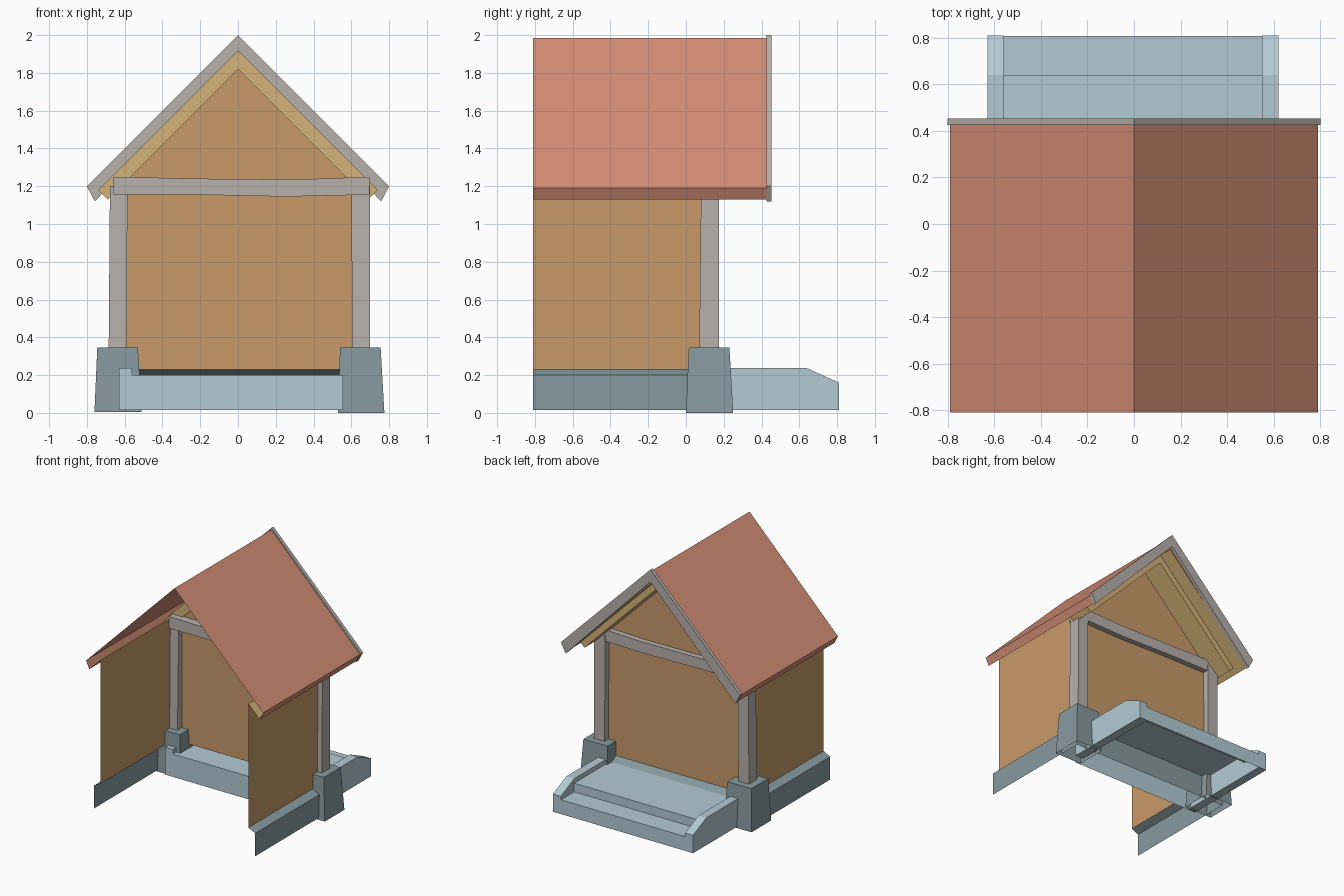
import bpy
import bmesh

cube = bpy.data.objects.get("Cube")
if cube:
    bpy.data.objects.remove(cube, do_unlink=True)


def material(name, rgb):
    """Flat material from an sRGB colour in 0-255 steps."""
    lin = [((c / 255 + 0.055) / 1.055) ** 2.4 for c in rgb]
    m = bpy.data.materials.new(name)
    m.use_nodes = True
    m.diffuse_color = (*lin, 1)
    m.node_tree.nodes["Principled BSDF"].inputs["Base Color"].default_value = (*lin, 1)
    return m


PLASTER = material("ochre_plaster", (200, 154, 105))
TILE = material("terracotta_tile", (213, 143, 118))
TIMBER = material("grey_timber", (184, 177, 172))
PINE = material("pale_pine", (212, 178, 120))
STONE = material("dark_stone", (135, 154, 159))
SLAB = material("pale_blue_slab", (180, 203, 213))


def finish(name, bm, mat):
    mesh = bpy.data.meshes.new(name)
    bm.to_mesh(mesh)
    bm.free()
    mesh.materials.append(mat)
    ob = bpy.data.objects.new(name, mesh)
    bpy.context.collection.objects.link(ob)
    return ob


def extrude(name, pts, axis, a, b, mat, solid=True):
    """Sweep a profile along x (points are y, z) or y (points are x, z).
    Solid profiles are closed and capped, others become open sheets."""
    bm = bmesh.new()
    place = (lambda p, t: (t, *p)) if axis == "x" else (lambda p, t: (p[0], t, p[1]))
    r0 = [bm.verts.new(place(p, a)) for p in pts]
    r1 = [bm.verts.new(place(p, b)) for p in pts]
    n = len(pts)
    for i in range(n if solid else n - 1):
        j = (i + 1) % n
        bm.faces.new((r0[i], r0[j], r1[j], r1[i]))
    if solid:
        bm.faces.new(r0)
        bm.faces.new(r1)
        bmesh.ops.recalc_face_normals(bm, faces=bm.faces)
    elif axis == "x":
        bmesh.ops.reverse_faces(bm, faces=bm.faces)
    return finish(name, bm, mat)


def block(name, low, high, mat, bottom=True):
    """Tapered block; low and high are x0, x1, y0, y1, z."""
    bm = bmesh.new()
    rings = []
    for x0, x1, y0, y1, z in (low, high):
        rings.append([bm.verts.new((x, y, z))
                      for x, y in ((x0, y0), (x1, y0), (x1, y1), (x0, y1))])
    for i in range(4):
        j = (i + 1) % 4
        bm.faces.new((rings[0][i], rings[0][j], rings[1][j], rings[1][i]))
    bm.faces.new(rings[1])
    if bottom:
        bm.faces.new(rings[0][::-1])
    return finish(name, bm, mat)


def mirrored(half):
    """Complete a right-hand profile that starts at the ridge."""
    return [(-x, z) for x, z in reversed(half[1:])] + half


FRONT = -0.81
WALL_X, WALL_Y = 0.66, 0.125
GABLE = 0.425

# Roof covering with turned-down eaves
extrude("roof", mirrored([(0, 1.985), (0.79, 1.19), (0.76, 1.13)]),
        "y", FRONT, GABLE, TILE, solid=False)

# Lining under the gable overhang and under the eaves
extrude("gable_soffit", mirrored([(0, 1.89), (0.76, 1.13)]),
        "y", WALL_Y, GABLE, PINE, solid=False)
for s, side in ((1, "left"), (-1, "right")):
    extrude(side + "_eave_soffit", [(s * WALL_X, 1.23), (s * 0.76, 1.13)],
            "y", FRONT, WALL_Y, PINE, solid=False)

# Gable trim and the rafter pair behind it
for s, side in ((1, "left"), (-1, "right")):
    extrude(side + "_bargeboard",
            [(0, 2.0), (s * 0.8, 1.2), (s * 0.758, 1.12), (0, 1.9)],
            "y", GABLE, 0.453, TIMBER)
    extrude(side + "_rafter",
            [(0, 1.92), (s * 0.74, 1.18), (s * 0.69, 1.13), (0, 1.82)],
            "y", 0.11, 0.31, PINE)

# Wall sheets: both sides and the gable end
bm = bmesh.new()
outline = [(-WALL_X, 0.23), (WALL_X, 0.23), (WALL_X, 1.2), (0, 1.86), (-WALL_X, 1.2)]
bm.faces.new([bm.verts.new((x, WALL_Y, z)) for x, z in reversed(outline)])
for s in (1, -1):
    quad = [bm.verts.new((s * WALL_X, y, z)) for y, z in
            ((FRONT, 0.23), (WALL_Y, 0.23), (WALL_Y, 1.23), (FRONT, 1.23))]
    bm.faces.new(quad[::s])
finish("walls", bm, PLASTER)

# Footing with a sloped ledge, running round three sides
bm = bmesh.new()
rings = []
for out, z in ((0, 0.23), (0.06, 0.2), (0.06, 0.015)):
    x, y = WALL_X + out, WALL_Y + out
    rings.append([bm.verts.new((px, py, z)) for px, py in
                  ((x, FRONT), (x, y), (-x, y), (-x, FRONT))])
for upper, lower in zip(rings, rings[1:]):
    for i in range(3):
        bm.faces.new((lower[i], lower[i + 1], upper[i + 1], upper[i]))
finish("footing", bm, STONE)

# Corner posts on tapered stone bases
block("left_post_base", (0.53, 0.775, 0, 0.25, 0),
      (0.54, 0.755, 0.015, 0.23, 0.345), STONE, bottom=False)
block("right_post_base", (-0.76, -0.51, 0, 0.25, 0.005),
      (-0.745, -0.53, 0.015, 0.23, 0.345), STONE, bottom=False)
block("left_post", (0.605, 0.7, 0.07, 0.175, 0.3),
      (0.6, 0.698, 0.08, 0.175, 1.2), TIMBER)
block("right_post", (-0.685, -0.59, 0.07, 0.175, 0.3),
      (-0.678, -0.585, 0.08, 0.175, 1.2), TIMBER)

# Slightly sagging tie beam
extrude("tie_beam", [(-0.66, 1.155), (-0.2, 1.155), (0.25, 1.145), (0.695, 1.155),
                     (0.695, 1.25), (0.3, 1.235), (-0.2, 1.24), (-0.66, 1.25)],
        "y", 0.06, 0.17, TIMBER)

# Porch slab with one step, hollow underneath
extrude("porch_slab", [(-0.03, 0.015), (-0.03, 0.2), (0.64, 0.2), (0.64, 0.13),
                       (0.808, 0.13), (0.808, 0.015)],
        "x", -0.56, 0.555, SLAB, solid=False)

# Low side kerbs with sloped ends
for side, a, b, start in (("left", 0.55, 0.62, 0.05), ("right", -0.63, -0.56, -0.03)):
    extrude(side + "_kerb", [(start, 0.015), (start, 0.237), (0.64, 0.237),
                             (0.81, 0.16), (0.81, 0.015)],
            "x", a, b, SLAB)
